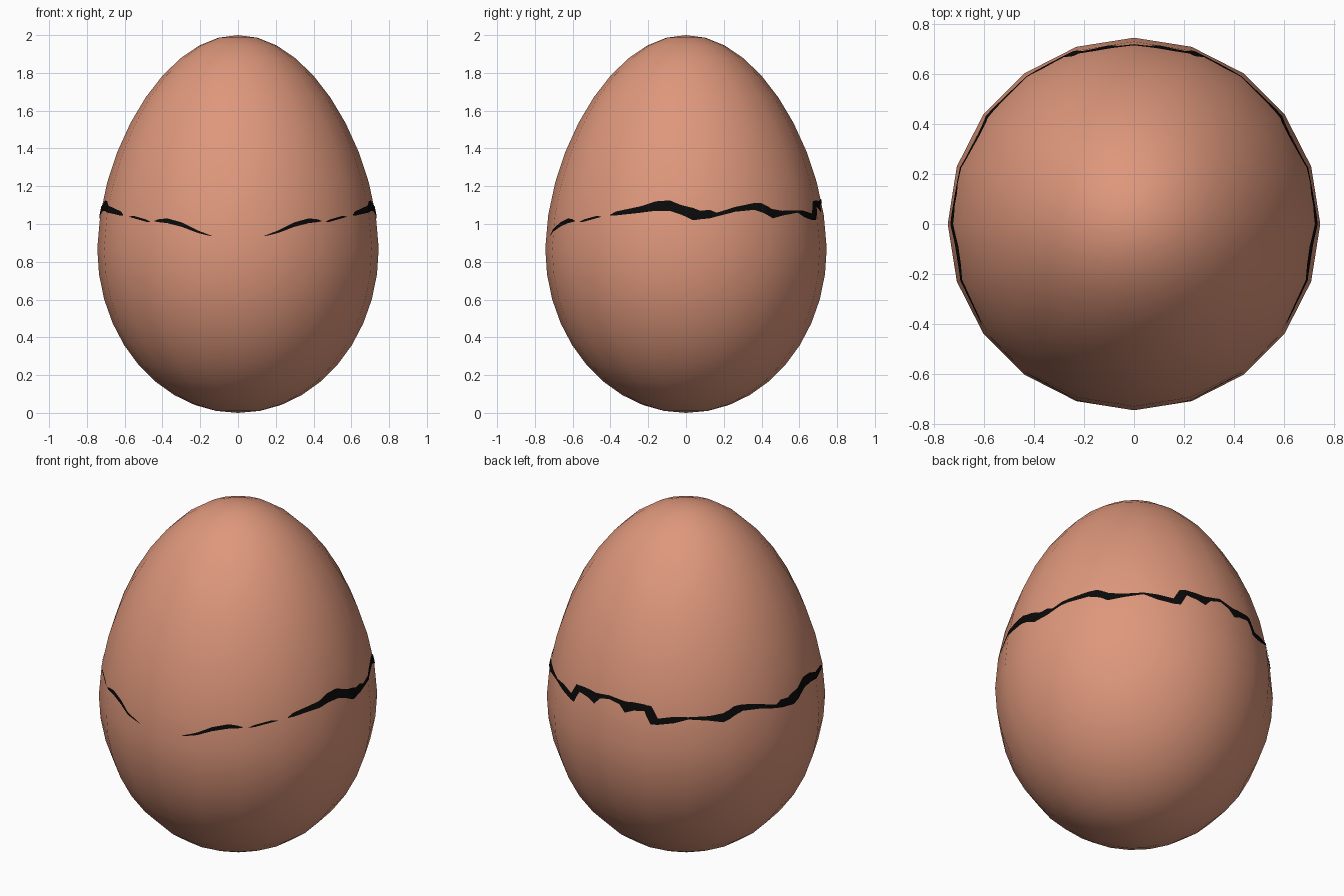
import bpy, bmesh, math

if "Cube" in bpy.data.objects:
    bpy.data.objects.remove(bpy.data.objects["Cube"])

SIDES = 20
RINGS = 20
MID, R = 0.87, 0.745


def material(name, col):
    m = bpy.data.materials.new(name)
    m.diffuse_color = (*col, 1)
    m.use_nodes = True
    m.node_tree.nodes["Principled BSDF"].inputs["Base Color"].default_value = m.diffuse_color
    return m


shell = material("brown shell", (0.73, 0.31, 0.20))
black = material("black crack", (0.003, 0.003, 0.003))

# Egg profile: round base, slightly pointed top
profile = []
for i in range(RINGS + 1):
    a = -math.pi / 2 + math.pi * i / RINGS
    s = math.sin(a)
    if s < 0:
        profile.append((R * math.cos(a), MID + MID * s))
    else:
        profile.append((R * math.cos(a) * (1 - 0.115 * s ** 1.4), MID + (2 - MID) * s))


def place(theta, r, z):
    """Angle in degrees from the front, positive towards +x."""
    t = math.radians(theta)
    return (r * math.sin(t), -r * math.cos(t), z)


def surface_radius(theta, z):
    """Radius of the faceted egg in one direction at one height."""
    for (r0, z0), (r1, z1) in zip(profile, profile[1:]):
        if z0 <= z <= z1:
            r = r0 + (r1 - r0) * (z - z0) / (z1 - z0)
            break
    step = 360 / SIDES
    off = math.radians(theta % step - step / 2)
    return r * math.cos(math.radians(step / 2)) / math.cos(off)


def finish(name, bm, mat):
    bmesh.ops.recalc_face_normals(bm, faces=bm.faces[:])
    me = bpy.data.meshes.new(name)
    bm.to_mesh(me)
    bm.free()
    me.materials.append(mat)
    for p in me.polygons:
        p.use_smooth = True
    ob = bpy.data.objects.new(name, me)
    bpy.context.collection.objects.link(ob)
    return ob


# Egg body
bm = bmesh.new()
bottom, top = bm.verts.new((0, 0, 0)), bm.verts.new((0, 0, 2))
rows = [[bm.verts.new(place(360 / SIDES * k, r, z)) for k in range(SIDES)]
        for r, z in profile[1:-1]]
for k in range(SIDES):
    n = (k + 1) % SIDES
    bm.faces.new((bottom, rows[0][n], rows[0][k]))
    bm.faces.new((top, rows[-1][k], rows[-1][n]))
    for lo, hi in zip(rows, rows[1:]):
        bm.faces.new((lo[k], lo[n], hi[n], hi[k]))
finish("egg_body", bm, shell)

# Crack: angle from front, lower edge, upper edge (mirrored left and right)
CRACK = [
    (11, .935, .938), (16, .950, .962), (24, .985, 1.008), (31, 1.005, 1.03),
    (35, 1.01, 1.025), (37.5, 1.015, 1.015), (39, 1.01, 1.01), (42, 1.012, 1.024),
    (49, 1.03, 1.042), (53, 1.04, 1.04), (56, 1.045, 1.045), (59, 1.045, 1.066),
    (71, 1.06, 1.095), (77, 1.07, 1.12), (83, 1.07, 1.125), (88, 1.05, 1.10),
    (93, 1.02, 1.085), (96, 1.025, 1.07), (100, 1.03, 1.075), (103, 1.04, 1.06),
    (111, 1.065, 1.09), (120, 1.075, 1.11), (124, 1.06, 1.11), (129, 1.03, 1.08),
    (135, 1.045, 1.07), (144, 1.06, 1.072), (150, 1.035, 1.07), (157, 1.02, 1.055),
    (160, 1.02, 1.12), (163, 1.09, 1.125), (168, 1.08, 1.125), (172, 1.06, 1.12),
    (175, 1.10, 1.125), (180, 1.115, 1.135),
]


def crack_at(theta):
    for (a, l0, h0), (b, l1, h1) in zip(CRACK, CRACK[1:]):
        if a <= theta <= b:
            f = (theta - a) / (b - a)
            return l0 + (l1 - l0) * f, h0 + (h1 - h0) * f


bm = bmesh.new()
angles = [11] + [12 + 0.5 * i for i in range(337)]
for side in (1, -1):
    prev = None
    for t in angles:
        lo, hi = crack_at(t)
        pair = None
        if hi - lo > 0.002:
            pair = [bm.verts.new(place(side * t, surface_radius(side * t, z) + 0.004, z))
                    for z in (lo, (lo + hi) / 2, hi)]
        if prev and pair:
            for j in (0, 1):
                quad = (prev[j], pair[j], pair[j + 1], prev[j + 1])
                bm.faces.new(quad if side > 0 else quad[::-1])
        prev = pair
me = bpy.data.meshes.new("crack")
bm.to_mesh(me)
bm.free()
me.materials.append(black)
bpy.context.collection.objects.link(bpy.data.objects.new("crack", me))
